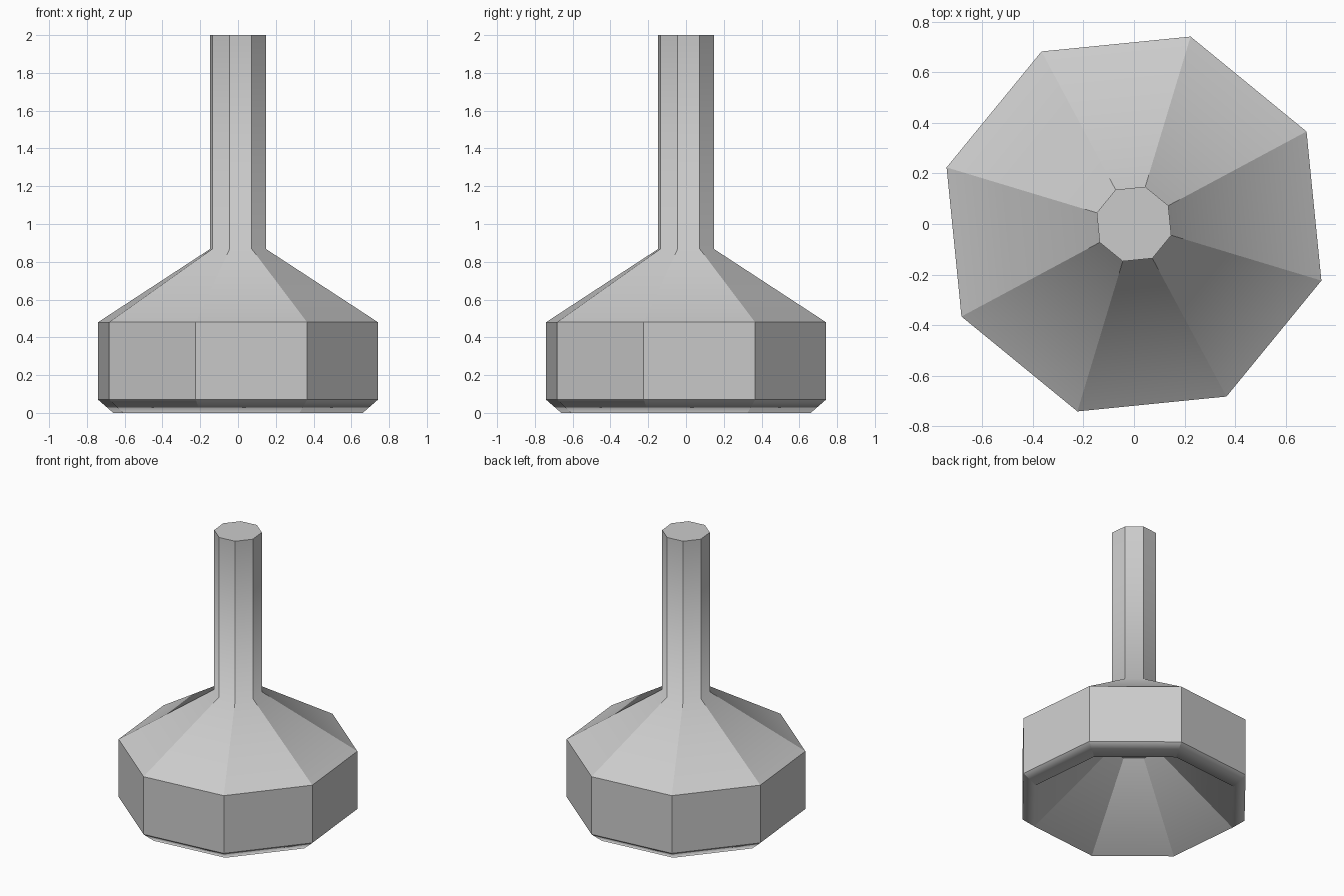
import bpy
import bmesh
from math import cos, sin, radians

cube = bpy.data.objects.get("Cube")
if cube:
    bpy.data.objects.remove(cube)

SIDES = 8
TURN = radians(28.2)

grey = bpy.data.materials.new("plain grey")
grey.use_nodes = True
colour = (0.6, 0.6, 0.6, 1)
grey.diffuse_color = colour
grey.node_tree.nodes["Principled BSDF"].inputs["Base Color"].default_value = colour


def ring(bm, radius, z):
    angles = [TURN + radians(360 / SIDES) * i for i in range(SIDES)]
    return [bm.verts.new((radius * cos(a), radius * sin(a), z)) for a in angles]


# Profile: hollow ceiling, base rim, wall, sloped shoulder, stem top
# Each entry is radius, height, and whether shading flows across the ring
profile = [
    (0.17, 0.45, False),
    (0.69, 0.0, True),
    (0.774, 0.07, False),
    (0.774, 0.48, False),
    (0.154, 0.868, True),
    (0.154, 2.0, False),
]

bm = bmesh.new()
rings = [ring(bm, r, z) for r, z, flows in profile]
for low, high in zip(rings, rings[1:]):
    for i in range(SIDES):
        j = (i + 1) % SIDES
        bm.faces.new((low[i], low[j], high[j], high[i]))

# Stem cap and hollow ceiling
bm.faces.new(rings[-1])
bm.faces.new(rings[0])
bmesh.ops.recalc_face_normals(bm, faces=bm.faces)

# Crisp corners everywhere except on the flowing rings
for face in bm.faces:
    face.smooth = True
for edge in bm.edges:
    edge.smooth = False
for verts, (r, z, flows) in zip(rings, profile):
    for i in range(SIDES):
        edge = bm.edges.get((verts[i], verts[(i + 1) % SIDES]))
        edge.smooth = flows

mesh = bpy.data.meshes.new("funnel_body")
bm.to_mesh(mesh)
bm.free()
mesh.materials.append(grey)
body = bpy.data.objects.new("funnel_body", mesh)
bpy.context.collection.objects.link(body)

# Larger faces lead the shading on the flowing rings
weighted = body.modifiers.new("face_weighting", "WEIGHTED_NORMAL")
weighted.mode = "FACE_AREA"
weighted.keep_sharp = True
